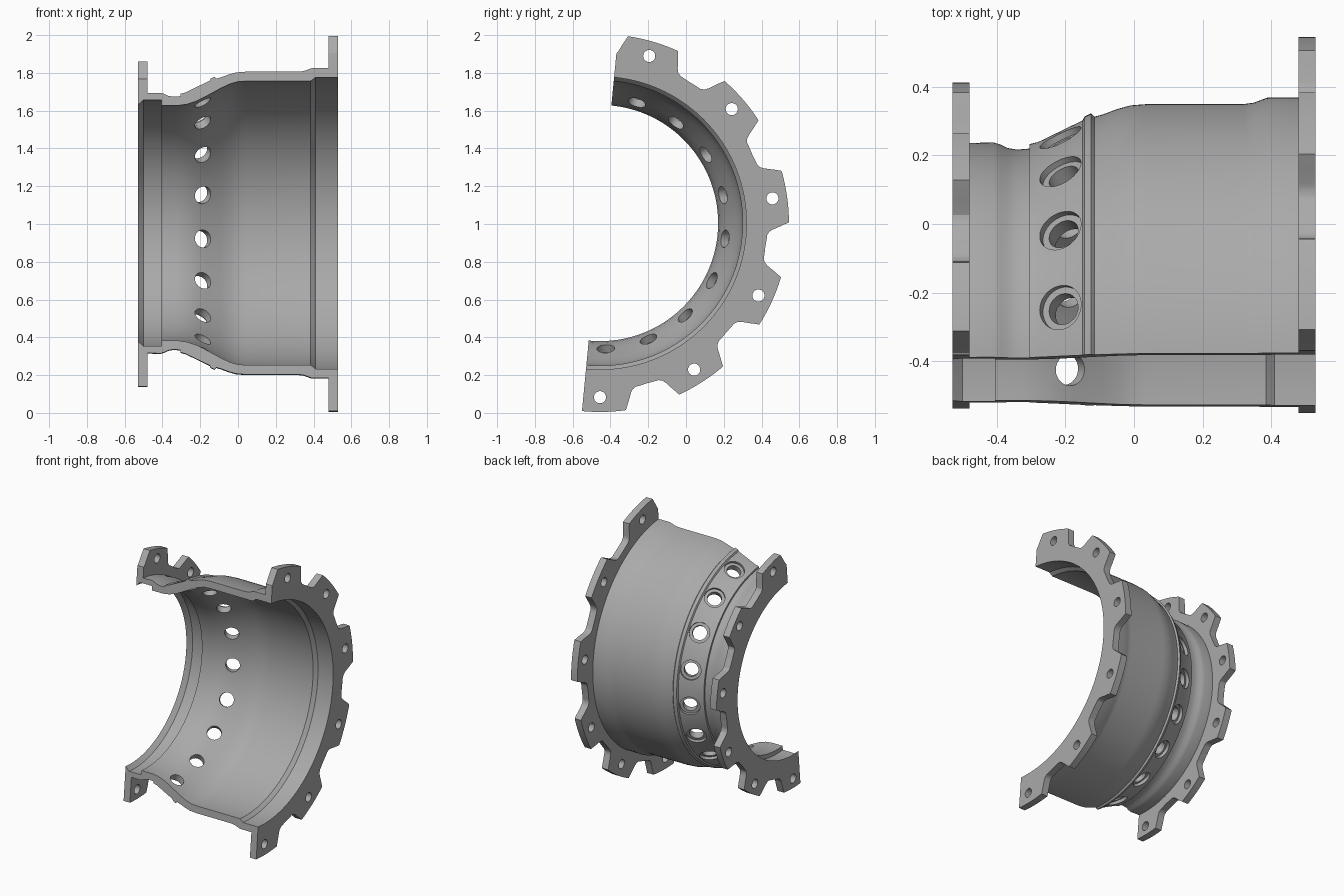
import bpy, bmesh, math
from mathutils import Vector, Matrix

if "Cube" in bpy.data.objects:
    bpy.data.objects.remove(bpy.data.objects["Cube"], do_unlink=True)

CY, CZ = -0.455, 1.005          # casing axis, parallel to x
A0, A1 = -95.5, 84.5            # half-ring limits in degrees
PITCH, FIRST = 360 / 11, 73.6   # lug spacing and angle of the first lug

grey = bpy.data.materials.new("cast_grey")
grey.use_nodes = True
grey.diffuse_color = (0.4, 0.4, 0.4, 1)
grey.node_tree.nodes["Principled BSDF"].inputs["Base Color"].default_value = (0.4, 0.4, 0.4, 1)


def place(x, r, deg):
    a = math.radians(deg)
    return Vector((x, CY + r * math.cos(a), CZ + r * math.sin(a)))


def finish(bm, name):
    bmesh.ops.recalc_face_normals(bm, faces=bm.faces)
    mesh = bpy.data.meshes.new(name)
    bm.to_mesh(mesh)
    bm.free()
    mesh.materials.append(grey)
    ob = bpy.data.objects.new(name, mesh)
    bpy.context.collection.objects.link(ob)
    return ob


def sweep(name, angles, section):
    """Sweep a closed (x, radius) section, which may vary with angle, around the axis."""
    bm = bmesh.new()
    rings = [[bm.verts.new(place(x, r, a)) for x, r in section(a)] for a in angles]
    n = len(rings[0])
    for p, q in zip(rings, rings[1:]):
        for i in range(n):
            j = (i + 1) % n
            bm.faces.new((p[i], p[j], q[j], q[i]))
    bm.faces.new(rings[0])
    bm.faces.new(rings[-1][::-1])
    return finish(bm, name)


def bores(angles, x, r, tilt, steps):
    """Stepped round cutters: steps are (distance along bore, radius)."""
    bm = bmesh.new()
    seg = 32
    for a in angles:
        out = (place(0, 1, a) - place(0, 0, a))
        axis = out * math.cos(tilt) - Vector((1, 0, 0)) * math.sin(tilt)
        rot = axis.to_track_quat('Z', 'Y').to_matrix().to_4x4()
        mat = Matrix.Translation(place(x, r, a)) @ rot
        rings = [[bm.verts.new(mat @ Vector((rad * math.cos(2 * math.pi * i / seg),
                                             rad * math.sin(2 * math.pi * i / seg), t)))
                  for i in range(seg)] for t, rad in steps]
        for p, q in zip(rings, rings[1:]):
            for i in range(seg):
                j = (i + 1) % seg
                bm.faces.new((p[i], p[j], q[j], q[i]))
        bm.faces.new(rings[0][::-1])
        bm.faces.new(rings[-1])
    return finish(bm, "bore_cutter")


def cut(ob, cutter):
    bpy.ops.object.select_all(action='DESELECT')
    ob.select_set(True)
    bpy.context.view_layer.objects.active = ob
    mod = ob.modifiers.new("bores", 'BOOLEAN')
    mod.object, mod.operation, mod.solver = cutter, 'DIFFERENCE', 'EXACT'
    bpy.ops.object.modifier_apply(modifier=mod.name)
    bpy.data.objects.remove(cutter, do_unlink=True)
    bpy.ops.object.shade_smooth_by_angle(angle=math.radians(28))


# Casing wall: outer contour left to right, then inner contour back
outer = [(-0.53, 0.69), (-0.41, 0.693), (-0.39, 0.687), (-0.37, 0.677), (-0.34, 0.672),
         (-0.305, 0.675), (-0.305, 0.688), (-0.28, 0.694), (-0.15, 0.757),
         (-0.145, 0.768), (-0.125, 0.778), (-0.115, 0.768), (-0.09, 0.775),
         (-0.05, 0.79), (-0.01, 0.801), (0.04, 0.805), (0.32, 0.805), (0.35, 0.809),
         (0.39, 0.824), (0.53, 0.824)]
inner = [(0.53, 0.775), (0.41, 0.775), (0.385, 0.755), (0.04, 0.755), (0, 0.752),
         (-0.04, 0.741), (-0.09, 0.718), (-0.17, 0.674), (-0.22, 0.649), (-0.27, 0.632),
         (-0.32, 0.625), (-0.405, 0.625), (-0.405, 0.655), (-0.5, 0.655), (-0.53, 0.628)]
even = [A0 + (A1 - A0) * i / 120 for i in range(121)]
wall = sweep("casing_wall", even, lambda a: outer + inner)

# Ring of counterbored holes square to the sloping band
cut(wall, bores([73 - 20.05 * k for k in range(9)], -0.215, 0.726, math.radians(26),
                [(-0.13, 0.047), (-0.022, 0.047), (-0.022, 0.067), (0.06, 0.067)]))


# Flanges with scalloped edges and one bolt hole per lug
def flange(name, x0, x1, r_in, edge, bolt_r):
    def radius(a):
        d = abs((a - FIRST + PITCH / 2) % PITCH - PITCH / 2)
        if d <= edge[0][0]:
            return edge[0][1]
        for (d0, r0), (d1, r1) in zip(edge, edge[1:]):
            if d <= d1 + 1e-6:
                return r0 + (r1 - r0) * (d - d0) / (d1 - d0)
        return edge[-1][1]

    corners = [FIRST - PITCH * k + s * d for k in range(-1, 7) for d, _ in edge for s in (-1, 1)]
    angles = []
    for a in sorted([c for c in corners if A0 < c < A1] + even):
        if not angles or a - angles[-1] > 0.02:
            angles.append(a)
    ob = sweep(name, angles, lambda a: [(x0, r_in), (x1, r_in), (x1, radius(a)), (x0, radius(a))])
    cut(ob, bores([FIRST - PITCH * k for k in range(6)], (x0 + x1) / 2, bolt_r,
                  math.pi / 2, [(-0.1, 0.032), (0.1, 0.032)]))


flange("large_flange", 0.48, 0.53, 0.823,
       [(7.9, 1.0), (10.3, 0.915), (11.1, 0.897), (12.3, 0.887), (PITCH / 2, 0.884)], 0.922)
flange("small_flange", -0.53, -0.48, 0.689,
       [(6.9, 0.868), (9.6, 0.79), (10.5, 0.77), (11.8, 0.76), (PITCH / 2, 0.756)], 0.80)
